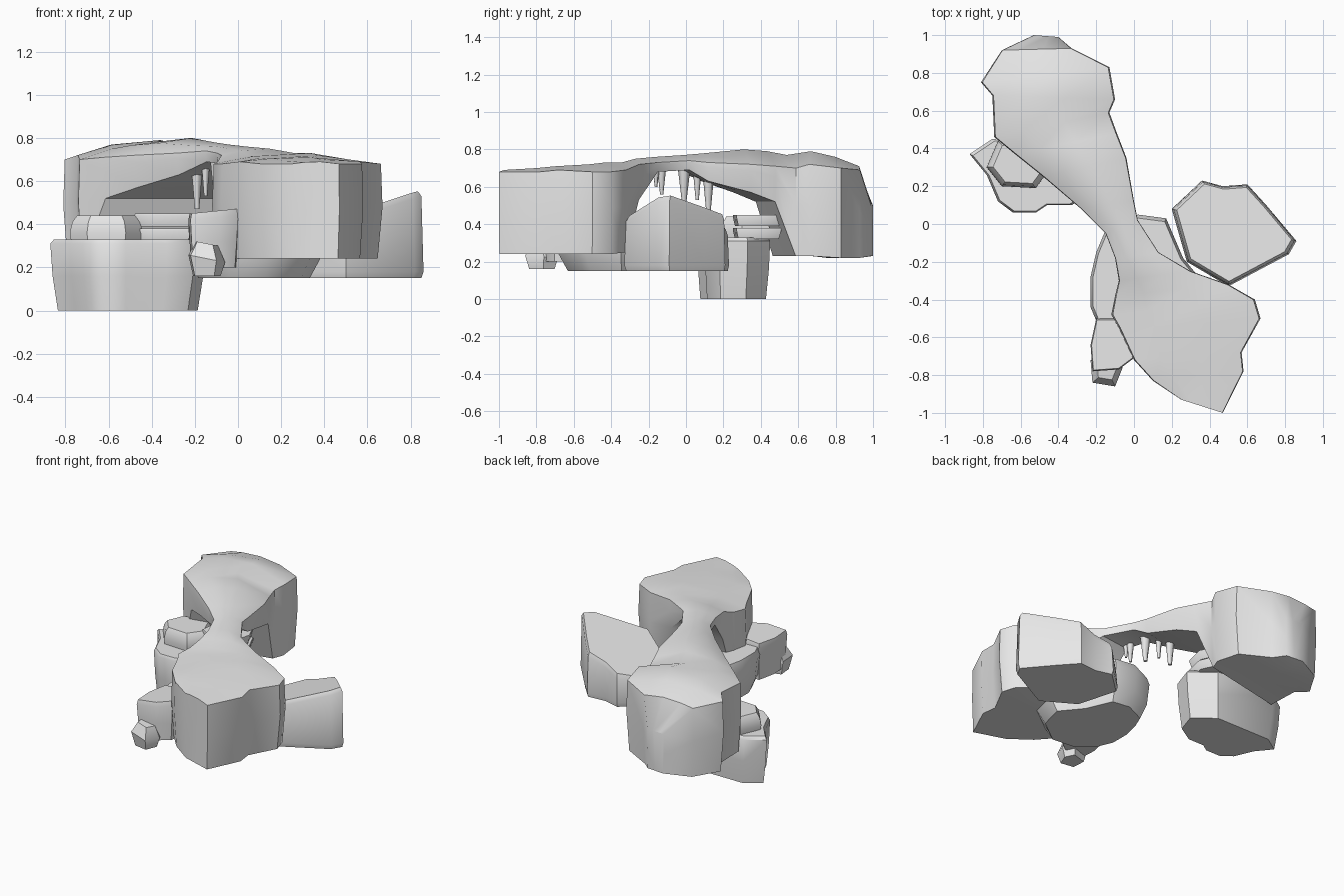
import bpy
import bmesh
import math
from mathutils import Matrix, Vector

default_cube = bpy.data.objects.get("Cube")
if default_cube:
    bpy.data.objects.remove(default_cube, do_unlink=True)

# One stone colour for everything
stone = bpy.data.materials.new("stone grey")
stone.use_nodes = True
grey = (0.8, 0.8, 0.8, 1)
stone.diffuse_color = grey
for node in stone.node_tree.nodes:
    if node.type == 'BSDF_PRINCIPLED':
        node.inputs["Base Color"].default_value = grey
        node.inputs["Roughness"].default_value = 0.8


def finish(name, bm, angle=38):
    """Turn a bmesh into a shaded stone object."""
    bmesh.ops.recalc_face_normals(bm, faces=bm.faces)
    mesh = bpy.data.meshes.new(name)
    bm.to_mesh(mesh)
    bm.free()
    mesh.materials.append(stone)
    mesh.shade_smooth()
    mesh.set_sharp_from_angle(angle=math.radians(angle))
    obj = bpy.data.objects.new(name, mesh)
    bpy.context.collection.objects.link(obj)
    return obj


def loft(name, rings, angle=38):
    """Skin a list of equally long point rings and cap both ends."""
    bm = bmesh.new()
    rows = [[bm.verts.new(p) for p in ring] for ring in rings]
    count = len(rows[0])
    for low, high in zip(rows, rows[1:]):
        for i in range(count):
            j = (i + 1) % count
            bm.faces.new((low[i], low[j], high[j], high[i]))
    caps = [bm.faces.new(rows[0]), bm.faces.new(rows[-1])]
    bmesh.ops.triangulate(bm, faces=caps)
    return finish(name, bm, angle)


def rock(name, outline, levels, tilt=(0, 0)):
    """Stack scaled copies of an outline; the last two levels follow the tilt."""
    centre = sum((Vector(p) for p in outline), Vector((0, 0))) / len(outline)
    rings = []
    for n, (z, scale) in enumerate(levels):
        ring = []
        for p in outline:
            q = centre + (Vector(p) - centre) * scale
            lift = (q - centre).dot(Vector(tilt)) if n >= len(levels) - 2 else 0
            ring.append((q.x, q.y, z + lift))
        rings.append(ring)
    return loft(name, rings)


def arch_section(left, right, top, bottom, drop):
    """Cross-section of the arch between its left and right edges."""
    height = top - bottom

    def point(across, z):
        x = left[0] + (right[0] - left[0]) * across
        y = left[1] + (right[1] - left[1]) * across
        return (x, y, z)

    edge = top - drop
    return [point(0.03, bottom), point(0, bottom + height * 0.5),
            point(0.01, edge), point(0.25, top - drop * 0.3),
            point(0.6, top), point(0.99, edge),
            point(1, bottom + height * 0.5), point(0.97, bottom),
            point(0.5, bottom)]


# Natural arch: front leg, narrow bridge, back leg
arch = [
    ((0.25, -0.93), (0.47, -1), 0.69, 0.24, 0.01),
    ((0.1, -0.83), (0.58, -0.78), 0.7, 0.24, 0.02),
    ((0, -0.72), (0.57, -0.68), 0.71, 0.24, 0.02),
    ((-0.08, -0.55), (0.67, -0.5), 0.72, 0.24, 0.04),
    ((-0.12, -0.48), (0.64, -0.4), 0.73, 0.24, 0.05),
    ((-0.1, -0.38), (0.5, -0.32), 0.73, 0.25, 0.04),
    ((-0.08, -0.3), (0.3, -0.25), 0.75, 0.53, 0.03),
    ((-0.1, -0.18), (0.13, -0.15), 0.76, 0.68, 0.03),
    ((-0.15, -0.05), (0.02, 0.02), 0.77, 0.69, 0.03),
    ((-0.28, 0.08), (0, 0.12), 0.78, 0.63, 0.05),
    ((-0.48, 0.25), (-0.04, 0.35), 0.8, 0.57, 0.08),
    ((-0.63, 0.37), (-0.09, 0.48), 0.79, 0.52, 0.08),
    ((-0.74, 0.46), (-0.13, 0.59), 0.77, 0.23, 0.07),
    ((-0.75, 0.68), (-0.1, 0.66), 0.79, 0.23, 0.07),
    ((-0.81, 0.75), (-0.13, 0.83), 0.76, 0.22, 0.06),
    ((-0.7, 0.92), (-0.33, 0.93), 0.71, 0.22, 0.02),
    ((-0.53, 1), (-0.4, 0.99), 0.5, 0.23, 0),
]
loft("rock_arch", [arch_section(*s) for s in arch], 45)

# Large boulder lying beside the bridge
rock("side_boulder",
     [(0.2, 0.08), (0.36, 0.23), (0.47, 0.2), (0.6, 0.21), (0.7, 0.1),
      (0.86, -0.09), (0.82, -0.16), (0.5, -0.33), (0.28, -0.2)],
     [(0.15, 0.97), (0.18, 1), (0.41, 0.97), (0.44, 0.92)], (0.36, -0.05))

# Rounded slab under the front leg
rock("front_base",
     [(-0.15, -0.03), (-0.2, -0.15), (-0.23, -0.28), (-0.23, -0.44),
      (-0.18, -0.56), (-0.05, -0.68), (0.15, -0.7), (0.35, -0.55),
      (0.4, -0.35), (0.26, -0.18), (0.17, 0.03), (0.02, 0.05)],
     [(0.15, 0.82), (0.24, 0.95), (0.38, 1), (0.43, 0.95)])

# Small stones leaning on the front leg
rock("front_stone",
     [(-0.2, -0.5), (-0.23, -0.64), (-0.22, -0.78), (-0.08, -0.77),
      (0, -0.71), (0.02, -0.5)],
     [(0.2, 0.88), (0.32, 0.95), (0.43, 1), (0.46, 0.95)], (0.1, 0))
rock("front_pebble",
     [(-0.23, -0.72), (-0.22, -0.84), (-0.1, -0.86), (-0.06, -0.76), (-0.1, -0.68)],
     [(0.16, 0.75), (0.24, 1), (0.31, 0.6)], (-0.2, 0))

# Grounded boulder in front of the back leg
rock("back_base",
     [(-0.87, 0.37), (-0.78, 0.26), (-0.72, 0.12), (-0.64, 0.06),
      (-0.52, 0.06), (-0.46, 0.1), (-0.33, 0.1), (-0.2, 0.18),
      (-0.15, 0.33), (-0.3, 0.45), (-0.75, 0.45)],
     [(0, 0.9), (0.16, 0.97), (0.31, 1), (0.33, 0.95)])
rock("back_upper_stone",
     [(-0.78, 0.3), (-0.7, 0.2), (-0.52, 0.19), (-0.44, 0.3), (-0.5, 0.45), (-0.72, 0.44)],
     [(0.31, 0.95), (0.36, 1), (0.41, 0.93), (0.44, 0.8)])

# Two thin ledges stacked against the back leg
ledge = [(-0.48, 0.3), (-0.4, 0.25), (-0.22, 0.27), (-0.19, 0.4), (-0.24, 0.51), (-0.46, 0.5)]
for name, base in (("lower_ledge", 0.32), ("upper_ledge", 0.39)):
    rock(name, ledge, [(base, 0.9), (base + 0.05, 1), (base + 0.06, 0.98)])

# Stalactites hanging below the bridge
for n, (x, y, tip, radius) in enumerate([(-0.07, -0.16, 0.6, 0.02), (-0.08, -0.13, 0.56, 0.025),
                                         (-0.1, -0.01, 0.52, 0.035), (-0.15, 0.06, 0.53, 0.025),
                                         (-0.19, 0.12, 0.47, 0.035)]):
    bm = bmesh.new()
    length = 0.71 - tip
    bmesh.ops.create_cone(bm, cap_ends=True, segments=6, radius1=radius * 0.35, radius2=radius,
                          depth=length, matrix=Matrix.Translation((x, y, tip + length / 2)))
    finish("stalactite_%d" % (n + 1), bm, 65)
